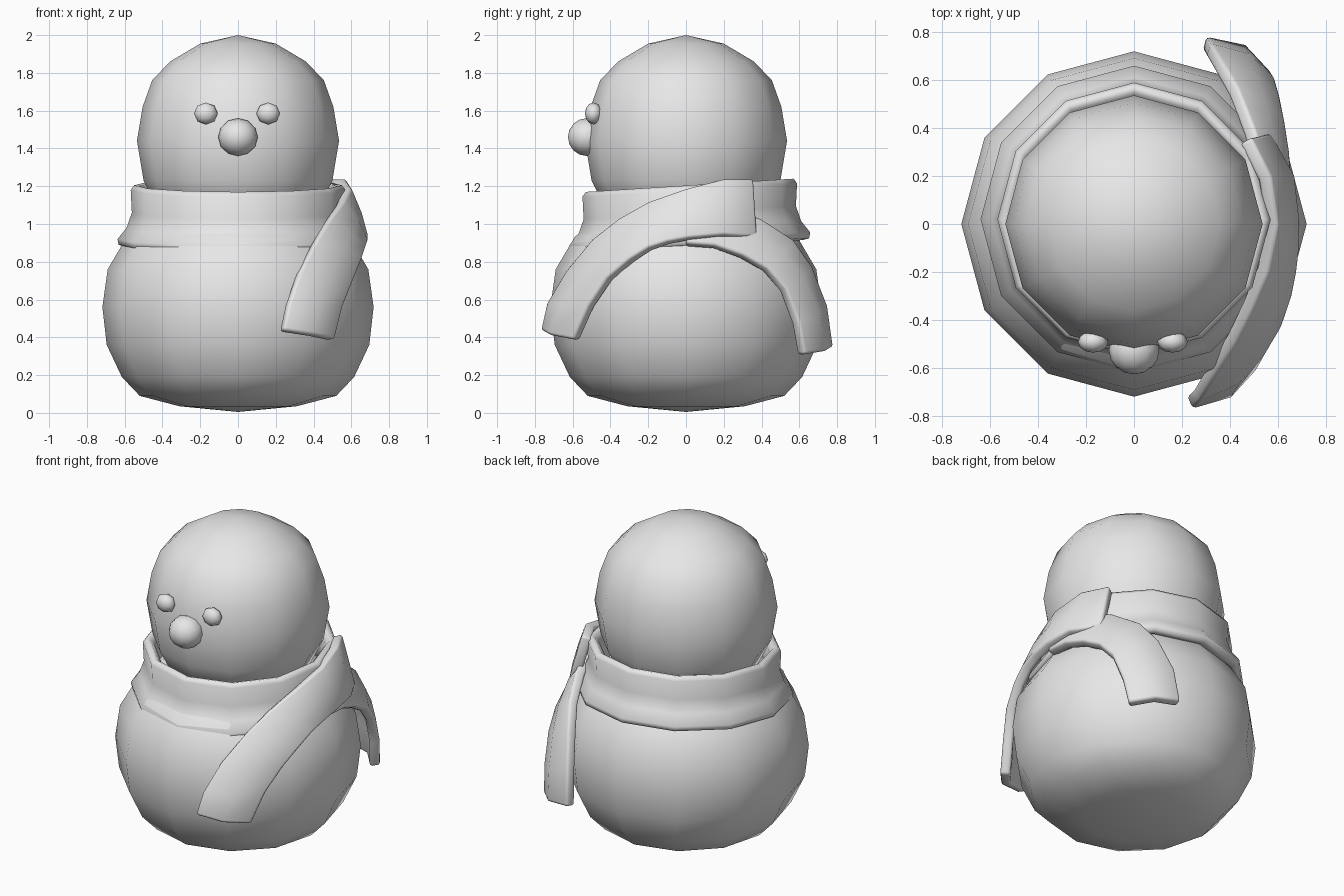
import bpy, bmesh
from math import cos, sin, pi
from mathutils import Vector

cube = bpy.data.objects.get("Cube")
if cube:
    bpy.data.objects.remove(cube, do_unlink=True)

GREY = (0.8, 0.8, 0.8, 1)
grey = bpy.data.materials.new("plain grey")
grey.use_nodes = True
grey.diffuse_color = GREY
for node in grey.node_tree.nodes:
    if node.type == "BSDF_PRINCIPLED":
        node.inputs["Base Color"].default_value = GREY


def finish(name, bm):
    mesh = bpy.data.meshes.new(name)
    bm.to_mesh(mesh)
    bm.free()
    for face in mesh.polygons:
        face.use_smooth = True
    mesh.materials.append(grey)
    obj = bpy.data.objects.new(name, mesh)
    bpy.context.collection.objects.link(obj)
    return obj


def lathe(name, profile, closed=False, tilt=0.0, shift=0.0, sides=12):
    """Turn an (r, z) profile around z, optionally tilted along y."""
    bm = bmesh.new()
    rings = []
    for i in range(sides):
        a = 2 * pi * i / sides
        rings.append([bm.verts.new((r * cos(a), r * sin(a) + shift,
                                    z + tilt * sin(a))) for r, z in profile])
    count = len(profile)
    for i in range(sides):
        a, b = rings[i], rings[(i + 1) % sides]
        for j in range(count if closed else count - 1):
            k = (j + 1) % count
            bm.faces.new((a[j], b[j], b[k], a[k]))
    bmesh.ops.remove_doubles(bm, verts=bm.verts, dist=0.0005)
    bmesh.ops.recalc_face_normals(bm, faces=bm.faces)
    return finish(name, bm)


def ball(name, centre, size, sides, rings):
    bm = bmesh.new()
    bmesh.ops.create_uvsphere(bm, u_segments=sides, v_segments=rings, radius=1)
    # Poles point forward
    for v in bm.verts:
        x, y, z = v.co
        v.co = Vector(centre) + Vector((x * size[0], -z * size[1], y * size[2]))
    bmesh.ops.recalc_face_normals(bm, faces=bm.faces)
    return finish(name, bm)


def ribbon(name, upper, lower, bulge=0.06):
    """Thick cloth strip between two edges, rounded outwards near its loose end."""
    bm = bmesh.new()
    rows = []
    for i, (u, l) in enumerate(zip(upper, lower)):
        u, l = Vector(u), Vector(l)
        mid = (u + l) / 2
        push = 1 + bulge * (1 - i / (len(upper) - 1))
        mid.x *= push
        mid.y *= push
        rows.append([bm.verts.new(p) for p in (u, mid, l)])
    for a, b in zip(rows, rows[1:]):
        for j in range(2):
            bm.faces.new((a[j], a[j + 1], b[j + 1], b[j]))
    bm.normal_update()
    facing = 0
    for f in bm.faces:
        c = f.calc_center_median()
        facing += f.normal.x * c.x + f.normal.y * c.y
    if facing < 0:
        bmesh.ops.reverse_faces(bm, faces=bm.faces)
    obj = finish(name, bm)
    solid = obj.modifiers.new("thickness", "SOLIDIFY")
    solid.thickness = 0.06
    solid.offset = -1
    bevel = obj.modifiers.new("soft edges", "BEVEL")
    bevel.width = 0.015
    bevel.segments = 2
    bevel.limit_method = "ANGLE"
    bevel.angle_limit = 0.9
    return obj


# Body and head
lathe("body", [(0, 0.005), (0.31, 0.035), (0.52, 0.09), (0.615, 0.19),
               (0.695, 0.36), (0.718, 0.56), (0.69, 0.76), (0.59, 0.93),
               (0.42, 1.08), (0, 1.15)])
lathe("head", [(0, 2), (0.2, 1.955), (0.36, 1.86), (0.455, 1.76),
               (0.505, 1.62), (0.535, 1.44), (0.5, 1.23), (0.42, 1.07),
               (0, 0.95)])

# Face
ball("nose", (0, -0.525, 1.46), (0.105, 0.1, 0.1), 12, 8)
for side, x in (("right", -0.17), ("left", 0.16)):
    ball(side + "_eye", (x, -0.49, 1.585), (0.063, 0.045, 0.058), 8, 6)

# Scarf wrapped around the neck
lathe("scarf_wrap", [(0.5, 1.17), (0.525, 1.2), (0.55, 1.205), (0.568, 1.18),
                     (0.562, 1.06), (0.59, 0.98), (0.638, 0.92),
                     (0.632, 0.89), (0.6, 0.88), (0.5, 0.92)],
      closed=True, tilt=0.035, shift=0.02)

# Scarf ends draped over the left shoulder
ribbon("scarf_front_end",
       [(0.24, -0.77, 0.44), (0.27, -0.74, 0.58), (0.33, -0.64, 0.75),
        (0.42, -0.5, 0.92), (0.49, -0.36, 1.03), (0.56, -0.2, 1.12),
        (0.6, 0, 1.19), (0.57, 0.2, 1.24), (0.49, 0.36, 1.24)],
       [(0.515, -0.6, 0.39), (0.56, -0.52, 0.57), (0.62, -0.42, 0.72),
        (0.66, -0.3, 0.82), (0.68, -0.2, 0.88), (0.69, -0.1, 0.91),
        (0.69, 0.02, 0.93), (0.67, 0.2, 0.945), (0.57, 0.38, 0.93)])
ribbon("scarf_back_end",
       [(0.3, 0.78, 0.35), (0.32, 0.75, 0.57), (0.37, 0.67, 0.78),
        (0.43, 0.57, 0.92), (0.5, 0.4, 1.03), (0.56, 0.2, 1.1),
        (0.58, 0, 1.1)],
       [(0.57, 0.63, 0.31), (0.59, 0.6, 0.48), (0.61, 0.53, 0.66),
        (0.63, 0.43, 0.77), (0.65, 0.3, 0.84), (0.66, 0.15, 0.89),
        (0.66, 0, 0.9)])
